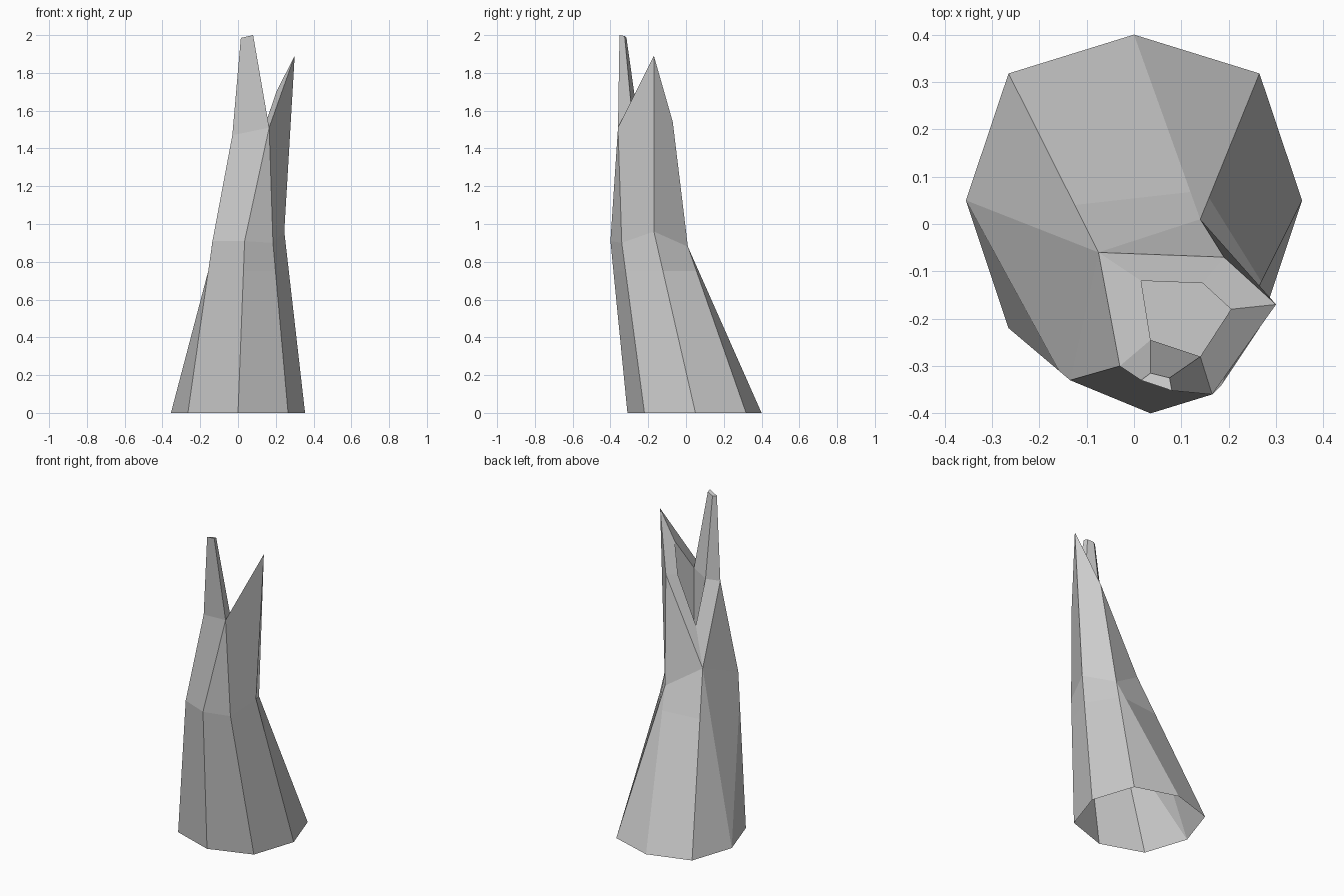
import bpy
import bmesh
from mathutils import Vector

cube = bpy.data.objects.get("Cube")
if cube:
    bpy.data.objects.remove(cube, do_unlink=True)

# Plain grey material
grey = bpy.data.materials.new("stump_grey")
grey.use_nodes = True
colour = (0.6, 0.6, 0.6, 1.0)
grey.diffuse_color = colour
grey.node_tree.nodes["Principled BSDF"].inputs["Base Color"].default_value = colour

# Corners of the broken trunk
corners = {
    # waist of the trunk
    "waist_back": (0.14, 0.01, 0.88),
    "waist_left": (0.245, -0.17, 0.96),
    "waist_front_left": (0.185, -0.34, 0.9),
    "waist_front": (0.035, -0.4, 0.91),
    "waist_front_right": (-0.135, -0.33, 0.91),
    "notch": (-0.075, -0.06, 1.02),
    # outer rim
    "rim_back": (0.19, -0.07, 1.54),
    "rim_tip": (0.3, -0.17, 1.89),
    "rim_front": (0.165, -0.36, 1.51),
    "rim_right": (-0.03, -0.3, 1.47),
    # inner rim
    "in_notch": (0.015, -0.12, 1.245),
    "in_back": (0.145, -0.125, 1.53),
    "in_tip": (0.205, -0.18, 1.705),
    "in_front": (0.14, -0.28, 1.515),
    "in_right": (0.035, -0.245, 1.487),
    # top of the tall splinter
    "top_right": (0.015, -0.33, 1.985),
    "top_left": (0.08, -0.352, 2.0),
    "top_in_left": (0.075, -0.325, 1.995),
    "top_in_right": (0.035, -0.315, 1.985),
}

bm = bmesh.new()
v = {name: bm.verts.new(co) for name, co in corners.items()}

# Flared eight-sided foot, clockwise from the back, open underneath
foot = [(0, 0.4), (0.265, 0.318), (0.355, 0.05), (0.265, -0.22),
        (0, -0.31), (-0.265, -0.22), (-0.355, 0.05), (-0.265, 0.318)]
waist = ["waist_back", "waist_back", "waist_left", "waist_front_left",
         "waist_front", "waist_front_right", "notch", "notch"]
base = [bm.verts.new((x, y, 0)) for x, y in foot]
ring = []
for b, name in zip(base, waist):
    top = v[name].co
    ring.append(bm.verts.new(b.co.lerp(top, 0.75 / top.z)))

for i in range(len(foot)):
    j = (i + 1) % len(foot)
    if waist[i] == "waist_front_right":
        bm.faces.new((base[i], ring[i], base[j]))
        bm.faces.new((base[j], ring[i], ring[j]))
    else:
        bm.faces.new((base[i], ring[i], ring[j], base[j]))
    if waist[i] == waist[j]:
        bm.faces.new((ring[i], v[waist[i]], ring[j]))
    else:
        bm.faces.new((ring[i], v[waist[i]], v[waist[j]], ring[j]))

panels = [
    # upper trunk
    "notch rim_back waist_back",
    "waist_back rim_back rim_tip waist_left",
    "waist_left rim_tip rim_front waist_front_left",
    "waist_front_left rim_front waist_front",
    "waist_front rim_front rim_right waist_front_right",
    "waist_front_right rim_right notch",
    # broken rim
    "notch in_notch in_back rim_back",
    "rim_back in_back in_tip rim_tip",
    "rim_tip in_tip in_front rim_front",
    "rim_right in_right in_notch notch",
    # tall splinter
    "rim_front top_left top_right rim_right",
    "rim_front in_front top_in_left top_left",
    "in_front in_right top_in_right top_in_left",
    "in_right rim_right top_right top_in_right",
    "top_right top_left top_in_left top_in_right",
]
for panel in panels:
    bm.faces.new([v[name] for name in panel.split()])

# Hollow core with upright walls and a flat floor
inner = [v["in_" + n] for n in ("notch", "back", "tip", "front", "right")]
floor = [bm.verts.new(Vector((p.co.x, p.co.y, 0.9))) for p in inner]
for i in range(len(inner)):
    j = (i + 1) % len(inner)
    bm.faces.new((inner[i], floor[i], floor[j], inner[j]))
bm.faces.new(floor)

bmesh.ops.recalc_face_normals(bm, faces=bm.faces)
mesh = bpy.data.meshes.new("broken_stump")
bm.to_mesh(mesh)
bm.free()
mesh.materials.append(grey)
bpy.context.collection.objects.link(bpy.data.objects.new("broken_stump", mesh))
